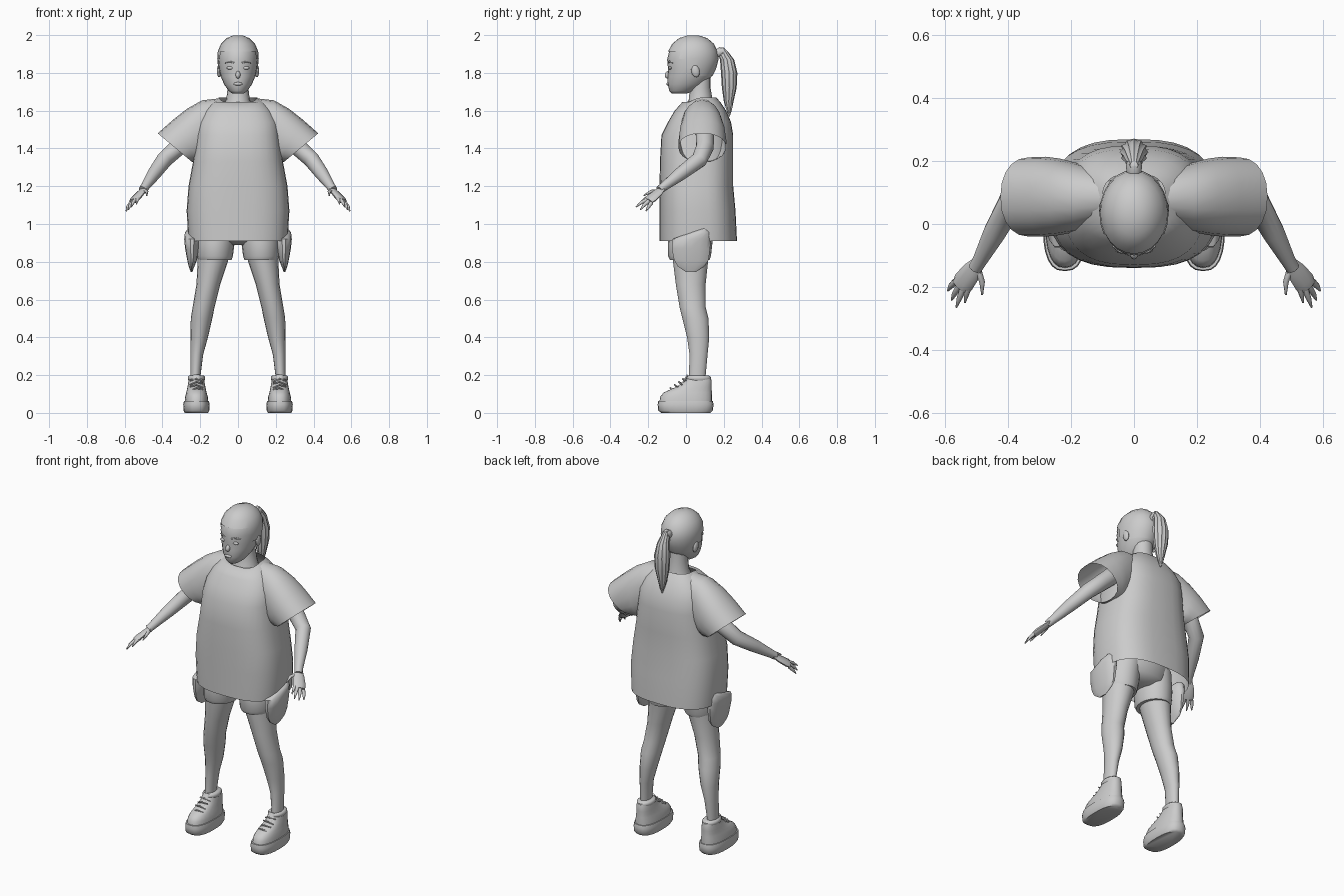
import bpy, bmesh, math
from mathutils import Vector, Matrix

cube = bpy.data.objects.get("Cube")
if cube:
    bpy.data.objects.remove(cube)

grey = bpy.data.materials.new("plain grey")
grey.use_nodes = True
GREY = (0.6, 0.6, 0.6, 1)
grey.diffuse_color = GREY
grey.node_tree.nodes["Principled BSDF"].inputs["Base Color"].default_value = GREY


def finish(name, bm, mirror=False, angle=50):
    """Turn a bmesh into a shaded object, optionally mirrored left to right."""
    bmesh.ops.recalc_face_normals(bm, faces=bm.faces)
    mesh = bpy.data.meshes.new(name)
    bm.to_mesh(mesh)
    bm.free()
    mesh.materials.append(grey)
    ob = bpy.data.objects.new(name, mesh)
    bpy.context.collection.objects.link(ob)
    bpy.ops.object.select_all(action='DESELECT')
    bpy.context.view_layer.objects.active = ob
    ob.select_set(True)
    bpy.ops.object.shade_smooth_by_angle(angle=math.radians(angle))
    if mirror:
        mod = ob.modifiers.new("mirror", 'MIRROR')
        mod.use_mirror_merge = False
    return ob


def loft(bm, rings, sides, power=2, caps=(True, True), ridge=0):
    """Skin rings given as (centre, half axis u, half axis v)."""
    rows = []
    for c, u, v in rings:
        row = []
        for i in range(sides):
            a = math.tau * i / sides
            co, si = math.cos(a), math.sin(a)
            k = 1 - ridge * (i % 2)
            p = math.copysign(abs(co) ** (2 / power), co) * k
            q = math.copysign(abs(si) ** (2 / power), si) * k
            row.append(bm.verts.new(c + u * p + v * q))
        rows.append(row)
    for r, s in zip(rows, rows[1:]):
        for i in range(sides):
            j = (i + 1) % sides
            bm.faces.new((r[i], r[j], s[j], s[i]))
    for cap, row in zip(caps, (rows[0], rows[-1])):
        if cap:
            bm.faces.new(row)


def stack(name, rows, sides=24, x=0, mirror=False, **kw):
    """Rows of (height, half width, front y, back y[, x shift])."""
    bm = bmesh.new()
    rings = []
    for z, w, y0, y1, *dx in rows:
        c = Vector((x + (dx[0] if dx else 0), (y0 + y1) / 2, z))
        rings.append((c, Vector((w, 0, 0)), Vector((0, (y1 - y0) / 2, 0))))
    loft(bm, rings, sides, **kw)
    return finish(name, bm, mirror)


def add_tube(bm, points, sides=10, flat=1, side=Vector((1, 0, 0))):
    """Points of (x, y, z, radius); flat squashes across the side axis."""
    rings = []
    for i, p in enumerate(points):
        a, b = points[max(i - 1, 0)], points[min(i + 1, len(points) - 1)]
        d = (Vector(b[:3]) - Vector(a[:3])).normalized()
        u = (side - d * side.dot(d)).normalized()
        rings.append((Vector(p[:3]), u * p[3], d.cross(u) * p[3] * flat))
    loft(bm, rings, sides)


def tube(name, points, mirror=False, **kw):
    bm = bmesh.new()
    add_tube(bm, points, **kw)
    return finish(name, bm, mirror)


def ball(name, centre, size, mirror=False, tilt=0):
    bm = bmesh.new()
    m = Matrix.Translation(centre) @ Matrix.Rotation(tilt, 4, 'X') @ Matrix.Diagonal((*size, 1))
    bmesh.ops.create_uvsphere(bm, u_segments=12, v_segments=8, radius=1, matrix=m)
    return finish(name, bm, mirror)


# Head, neck and face
skull = [(1.69, .03, -.075, .0), (1.705, .05, -.088, .05), (1.74, .074, -.097, .1),
         (1.78, .091, -.097, .135), (1.82, .1, -.095, .155), (1.87, .105, -.1, .168),
         (1.91, .102, -.09, .162), (1.95, .085, -.068, .143), (1.98, .054, -.032, .108),
         (1.995, .02, .015, .06)]
stack("head", skull)
stack("neck", [(1.6, .085, -.01, .15), (1.66, .062, .015, .14), (1.72, .055, .02, .13),
               (1.8, .055, .02, .13)], sides=16)
ball("nose", (0, -.096, 1.79), (.013, .016, .02), tilt=-.35)
ball("lips", (0, -.095, 1.742), (.024, .009, .009))
ball("eye", (.042, -.083, 1.826), (.019, .009, .009), True)
tube("eyebrow", [(.02, -.094, 1.853, .004), (.045, -.088, 1.86, .005), (.068, -.07, 1.853, .003)],
     True, sides=6)
ball("ear", (.1, .05, 1.81), (.012, .022, .034), True, tilt=.2)

# Pulled-back hair: an enlarged scalp with the face area cut away
hair = bmesh.new()
loft(hair, [(Vector((0, (a + b) / 2, z + .004)), Vector((w + .005, 0, 0)),
             Vector((0, (b - a) / 2 + .005, 0))) for z, w, a, b in skull[3:]], 24)
face = [f for f in hair.faces
        if f.calc_center_median().z < 1.93 - (f.calc_center_median().y + .09) * .8]
bmesh.ops.delete(hair, geom=face, context='FACES')
finish("hair_cap", hair)
stack("ponytail", [(1.935, .014, .175, .2), (1.91, .022, .165, .225), (1.87, .034, .18, .255),
                   (1.8, .046, .185, .272), (1.72, .042, .19, .268), (1.65, .028, .2, .252),
                   (1.6, .014, .215, .242), (1.57, .003, .224, .232)], ridge=.14)
tube("hair_tie", [(0, .155, 1.9, .022), (0, .185, 1.912, .026), (0, .2, 1.912, .022)])

# Oversized shirt: body with a dipped neckline
shirt = stack("shirt_body", [
    (.91, .262, -.14, .27), (1.07, .272, -.14, .262), (1.2, .262, -.14, .25),
    (1.33, .238, -.138, .25), (1.47, .222, -.13, .25), (1.54, .213, -.095, .238),
    (1.6, .18, -.06, .212), (1.645, .135, -.02, .182), (1.67, .1, .0, .16)],
    sides=32, power=2.7, caps=(False, False))
for v in shirt.data.vertices:
    if v.co.z > 1.66 and v.co.y < .07:
        v.co.z -= (.07 - v.co.y) * .4

# Wide short sleeves, each ring set by its top point, bottom point and depth
sleeve = bmesh.new()
rings = []
for xa, za, xb, zb, y0, y1 in [(.1, 1.665, .1, 1.37, .0, .17), (.19, 1.655, .18, 1.34, -.025, .195),
                               (.27, 1.61, .2, 1.325, -.035, .208), (.34, 1.555, .22, 1.325, -.04, .214),
                               (.425, 1.48, .245, 1.33, -.04, .212)]:
    top, low = Vector((xa, 0, za)), Vector((xb, 0, zb))
    mid = (top + low) / 2
    mid.y = (y0 + y1) / 2
    rings.append((mid, (top - low) / 2, Vector((0, (y1 - y0) / 2, 0))))
loft(sleeve, rings, 20, power=2.2, caps=(False, False))
finish("sleeve", sleeve, True)

# Arms and hands
tube("arm", [(.23, .1, 1.49, .05), (.32, .1, 1.405, .047), (.39, .07, 1.34, .043),
             (.445, -.03, 1.265, .036), (.49, -.115, 1.2, .024), (.505, -.14, 1.18, .022)],
     True, sides=14)
across = Vector((.7, .3, -.35))
tube("palm", [(.493, -.12, 1.195, .02), (.515, -.15, 1.165, .032), (.542, -.185, 1.135, .037),
              (.552, -.2, 1.122, .032)], True, flat=.45, side=across)
fingers = bmesh.new()
for base, knuckle, tip in [((.522, -.19, 1.145), (.532, -.22, 1.13), (.538, -.25, 1.105)),
                           ((.54, -.198, 1.132), (.555, -.235, 1.115), (.565, -.265, 1.09)),
                           ((.555, -.196, 1.122), (.571, -.222, 1.1), (.58, -.242, 1.075)),
                           ((.568, -.183, 1.112), (.583, -.198, 1.092), (.592, -.212, 1.068)),
                           ((.498, -.14, 1.175), (.483, -.185, 1.172), (.483, -.225, 1.15))]:
    add_tube(fingers, [(*base, .011), (*knuckle, .009), (*tip, .003)], sides=8)
finish("fingers", fingers, True)

# Shorts: hips, legs and loose side flaps
stack("shorts_hips", [(.89, .07, -.03, .1), (.92, .18, -.09, .15), (1.0, .2, -.1, .17),
                      (1.12, .17, -.07, .15)])
stack("shorts_leg", [(.81, .088, -.085, .125, .122), (.83, .095, -.095, .132, .122),
                     (.9, .1, -.095, .14, .118), (1.0, .095, -.09, .15, .105)],
      sides=20, mirror=True)
stack("side_flap", [(.745, .004, .0, .05, .246), (.775, .015, -.045, .1, .246),
                    (.81, .026, -.066, .122, .243), (.87, .037, -.078, .13, .243),
                    (.92, .042, -.075, .135, .243), (.955, .038, .02, .13, .243),
                    (.975, .02, .07, .115, .245)], sides=14, mirror=True)

# Legs
stack("leg", [(.14, .027, .015, .1, .225), (.2, .027, .015, .105, .225), (.31, .034, .018, .115, .218),
              (.4, .046, .005, .124, .205), (.5, .057, -.02, .12, .193), (.56, .058, -.035, .105, .182),
              (.68, .063, -.055, .105, .157), (.8, .08, -.07, .118, .134), (.92, .09, -.08, .13, .12)],
      sides=18, mirror=True)

# Chunky shoes with collar, tongue and laces
SHOE = .22
stack("shoe_sole", [(0, .062, -.13, .13), (.012, .068, -.147, .142), (.045, .07, -.15, .146),
                    (.064, .066, -.147, .142)], x=SHOE, mirror=True, power=2.6)
stack("shoe_upper", [(.06, .062, -.14, .138), (.085, .06, -.137, .138), (.108, .054, -.118, .137),
                     (.125, .05, -.08, .136), (.145, .046, -.035, .136), (.168, .042, -.008, .136),
                     (.188, .038, .006, .13)], x=SHOE, mirror=True, power=2.4)
collar = bmesh.new()
loft(collar, [(Vector((SHOE, .066, z)), Vector((w, 0, 0)), Vector((0, w * 1.45, 0)))
              for z, w in [(.168, .04), (.178, .046), (.19, .046), (.198, .038)]], 18)
finish("ankle_collar", collar, True)
tube("shoe_tongue", [(SHOE, -.05, .128, .018), (SHOE, -.015, .158, .02), (SHOE, .01, .2, .02)],
     True, flat=.35)
laces = bmesh.new()
for i in range(4):
    y, z, s = -.078 + .022 * i, .126 + .016 * i, (-1) ** i
    add_tube(laces, [(SHOE - .034, y + .012, z - .006 + .003 * s, .004), (SHOE, y - .004, z + .006, .005),
                     (SHOE + .034, y + .012, z - .006 - .003 * s, .004)], sides=6, side=Vector((0, 0, 1)))
finish("laces", laces, True)
